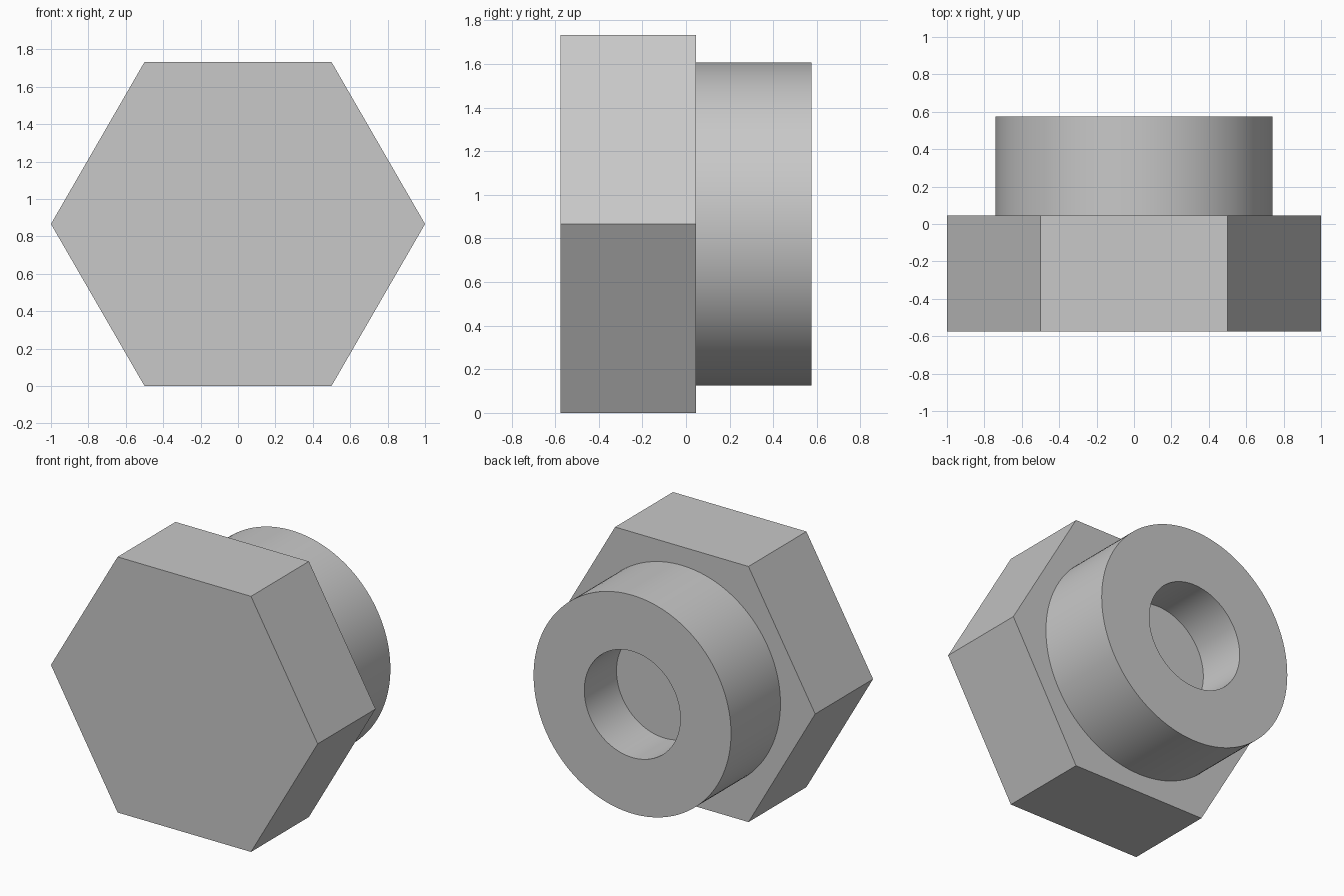
import bpy
import bmesh
from math import cos, sin, pi, radians, sqrt

cube = bpy.data.objects.get("Cube")
if cube:
    bpy.data.objects.remove(cube, do_unlink=True)

AXIS_Z = sqrt(3) / 2          # height of the bolt axis
FRONT, SHOULDER, BACK = -0.575, 0.045, 0.575
HOLE_FLOOR = 0.23

# Plain grey metal
grey = bpy.data.materials.new("plain grey")
grey.use_nodes = True
colour = (0.58, 0.58, 0.58, 1)
grey.diffuse_color = colour
grey.node_tree.nodes["Principled BSDF"].inputs["Base Color"].default_value = colour


def turned_part(name, profile, sides, smooth=False):
    """Sweep (radius, y) points round the y axis and cap both ends."""
    bm = bmesh.new()
    angles = [2 * pi * i / sides for i in range(sides)]
    rings = [[bm.verts.new((r * cos(a), y, AXIS_Z + r * sin(a))) for a in angles]
             for r, y in profile]
    for low, high in zip(rings, rings[1:]):
        for i in range(sides):
            j = (i + 1) % sides
            bm.faces.new((low[i], low[j], high[j], high[i]))
    bm.faces.new(rings[0])
    bm.faces.new(rings[-1])
    bmesh.ops.recalc_face_normals(bm, faces=bm.faces)
    mesh = bpy.data.meshes.new(name)
    bm.to_mesh(mesh)
    bm.free()
    mesh.materials.append(grey)
    obj = bpy.data.objects.new(name, mesh)
    bpy.context.collection.objects.link(obj)
    if smooth:
        bpy.ops.object.select_all(action='DESELECT')
        obj.select_set(True)
        bpy.context.view_layer.objects.active = obj
        bpy.ops.object.shade_smooth_by_angle(angle=radians(30))
    return obj


# Solid hexagonal head
turned_part("hex_head", [(1, FRONT), (1, SHOULDER)], 6)

# Round collar with a blind hole, seated slightly into the head
turned_part("round_collar",
            [(0.74, SHOULDER - 0.02), (0.74, BACK), (0.36, BACK), (0.36, HOLE_FLOOR)],
            128, smooth=True)
